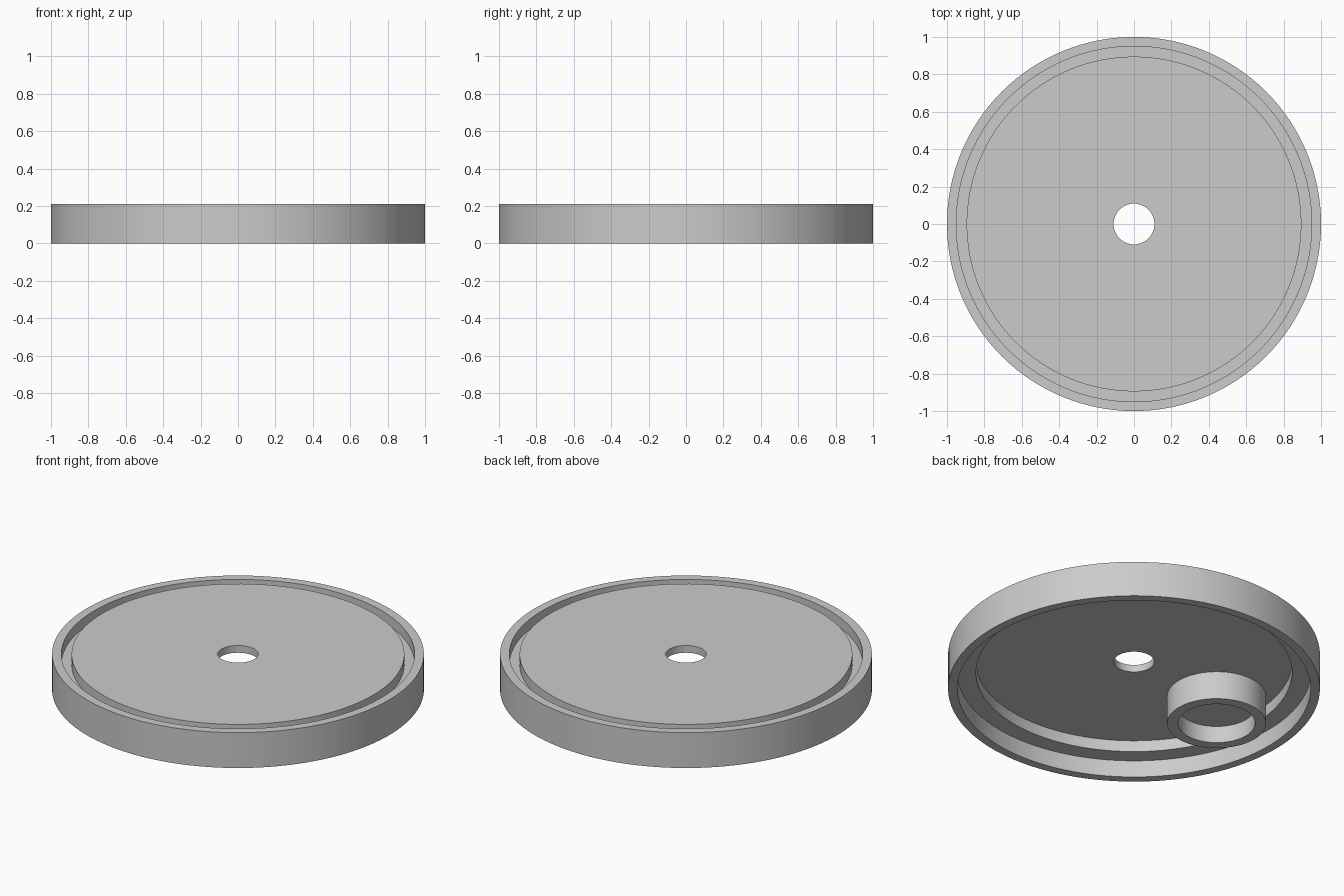
import bpy
import bmesh
from math import tau, radians
from mathutils import Matrix

cube = bpy.data.objects.get("Cube")
if cube:
    bpy.data.objects.remove(cube, do_unlink=True)

SEGMENTS = 128

grey = bpy.data.materials.new("light_grey")
grey.use_nodes = True
colour = (0.6, 0.6, 0.6, 1.0)
grey.diffuse_color = colour
grey.node_tree.nodes["Principled BSDF"].inputs["Base Color"].default_value = colour


def lathe(name, profile, centre=(0, 0, 0), closed=True):
    """Turn an (r, z) profile around the vertical axis."""
    bm = bmesh.new()
    verts = [bm.verts.new((r, 0, z)) for r, z in profile]
    edges = [bm.edges.new(pair) for pair in zip(verts, verts[1:])]
    if closed:
        edges.append(bm.edges.new((verts[-1], verts[0])))
    bmesh.ops.spin(bm, geom=verts + edges, cent=(0, 0, 0), axis=(0, 0, 1),
                   angle=tau, steps=SEGMENTS)
    bmesh.ops.remove_doubles(bm, verts=bm.verts[:], dist=0.0001)
    bmesh.ops.recalc_face_normals(bm, faces=bm.faces[:])
    bmesh.ops.transform(bm, matrix=Matrix.Translation(centre), verts=bm.verts[:])
    mesh = bpy.data.meshes.new(name)
    bm.to_mesh(mesh)
    bm.free()
    mesh.materials.append(grey)
    obj = bpy.data.objects.new(name, mesh)
    bpy.context.collection.objects.link(obj)
    bpy.ops.object.select_all(action="DESELECT")
    obj.select_set(True)
    bpy.context.view_layer.objects.active = obj
    bpy.ops.object.shade_smooth_by_angle(angle=radians(30))
    return obj


# Lid: centre hole, flat plate, sunken groove and outer skirt
TOP, PLATE, GROOVE, LEDGE = 0.21, 0.167, 0.15, 0.10
HOLE, STEP, GROOVE_IN, RIM_IN, RIM = 0.109, 0.85, 0.895, 0.95, 1.0
lathe("lid", [
    (HOLE, TOP), (GROOVE_IN, TOP), (GROOVE_IN, GROOVE), (RIM_IN, GROOVE),
    (RIM_IN, TOP), (RIM, TOP), (RIM, 0), (RIM_IN, 0), (RIM_IN, LEDGE),
    (STEP, LEDGE), (STEP, PLATE), (HOLE, PLATE),
])

# Round boss under the plate with a blind recess, its base sunk into the plate
lathe("underside_boss", [
    (0, 0.19), (0.266, 0.19), (0.266, 0), (0.207, 0), (0.207, LEDGE), (0, LEDGE),
], centre=(-0.58, 0, 0), closed=False)
